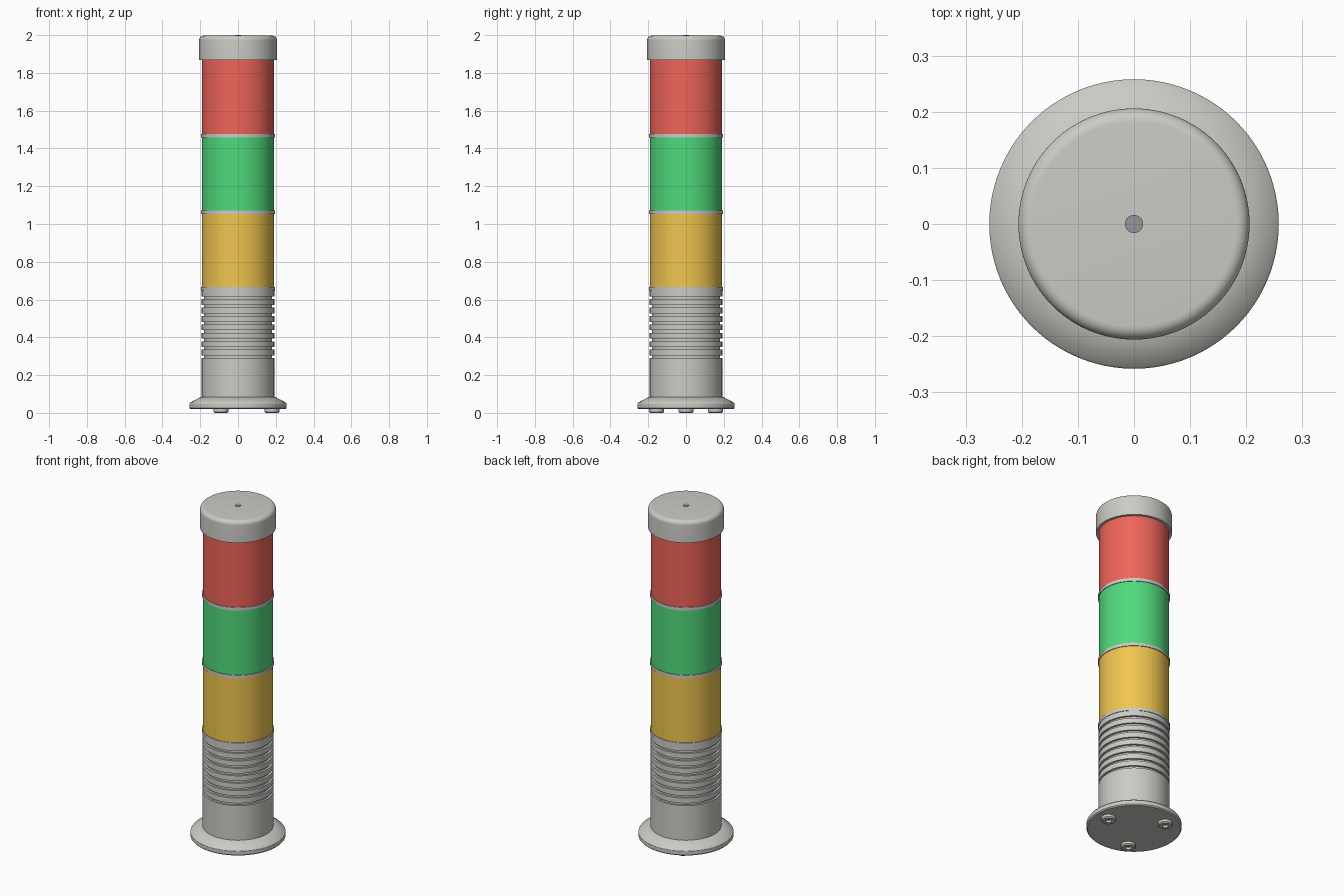
import bpy, bmesh, math

if "Cube" in bpy.data.objects:
    bpy.data.objects.remove(bpy.data.objects["Cube"])

def material(name, rgb):
    m = bpy.data.materials.new(name)
    m.diffuse_color = (*rgb, 1)
    m.use_nodes = True
    m.node_tree.nodes["Principled BSDF"].inputs["Base Color"].default_value = m.diffuse_color
    return m

def lathe(name, profile, mat=None, loc=(0, 0, 0), steps=96):
    """Spin an (r, z) profile around z; ends on the axis close the solid."""
    bm = bmesh.new()
    vs = [bm.verts.new((r, 0, z)) for r, z in profile]
    es = [bm.edges.new(p) for p in zip(vs, vs[1:])]
    bmesh.ops.spin(bm, geom=vs + es, cent=(0, 0, 0), axis=(0, 0, 1),
                   angle=2 * math.pi, steps=steps)
    bmesh.ops.remove_doubles(bm, verts=bm.verts, dist=1e-5)
    bmesh.ops.recalc_face_normals(bm, faces=bm.faces)
    me = bpy.data.meshes.new(name)
    bm.to_mesh(me)
    bm.free()
    ob = bpy.data.objects.new(name, me)
    ob.location = loc
    bpy.context.collection.objects.link(ob)
    if mat:
        me.materials.append(mat)
    bpy.ops.object.select_all(action='DESELECT')
    ob.select_set(True)
    bpy.context.view_layer.objects.active = ob
    bpy.ops.object.shade_smooth_by_angle(angle=math.radians(30))
    return ob

def drum(name, r, z0, z1, mat=None):
    return lathe(name, [(0, z0), (r, z0), (r, z1), (0, z1)], mat)

R = 0.192
grey = material("warm_grey", (0.6, 0.6, 0.56))

# Mounting flange with sloped upper face
lathe("base_flange", [(0, 0.02), (0.252, 0.02), (0.258, 0.026), (0.258, 0.048),
                      (0.254, 0.054), (0.2, 0.083), (0, 0.083)], grey)

# Three hollow feet
for i in range(3):
    a = i * 2 * math.pi / 3
    lathe(f"foot_{i + 1}", [(0, 0.022), (0.04, 0.022), (0.04, 0.006), (0.035, 0),
                            (0.016, 0), (0.016, 0.014), (0, 0.014)], grey,
          (0.18 * math.cos(a), 0.18 * math.sin(a), 0), 32)

# Lower housing with eight ring grooves
body = [(0, 0.08), (R, 0.08)]
for i in range(8):
    z = 0.297 + i * 0.0446
    body += [(R, z - 0.007), (R - 0.012, z - 0.007), (R - 0.012, z + 0.007), (R, z + 0.007)]
body += [(R, 0.648), (0, 0.648)]
lathe("housing", body, grey)

# Coloured lenses, each sitting on a grey separator ring
lenses = [("amber", (0.87, 0.56, 0.08)), ("green", (0.08, 0.7, 0.2)), ("red", (0.86, 0.13, 0.1))]
for i, (name, rgb) in enumerate(lenses):
    z = 0.648 + i * 0.405
    drum(f"separator_ring_{i + 1}", R + 0.003, z, z + 0.018, grey)
    drum(f"{name}_lens", R - 0.001, z + 0.018, z + 0.405 + (0.02 if i == 2 else 0),
         material(name, rgb))

# Cap with rounded top edge
fillet = [(0.182 + 0.024 * math.cos(t), 1.973 + 0.024 * math.sin(t))
          for t in (math.pi / 2 * k / 8 for k in range(9))]
lathe("cap", [(0, 1.868), (0.206, 1.868)] + fillet + [(0, 1.997)], grey)
drum("cap_button", 0.016, 1.98, 2.0, material("dark_grey", (0.3, 0.3, 0.33)))
